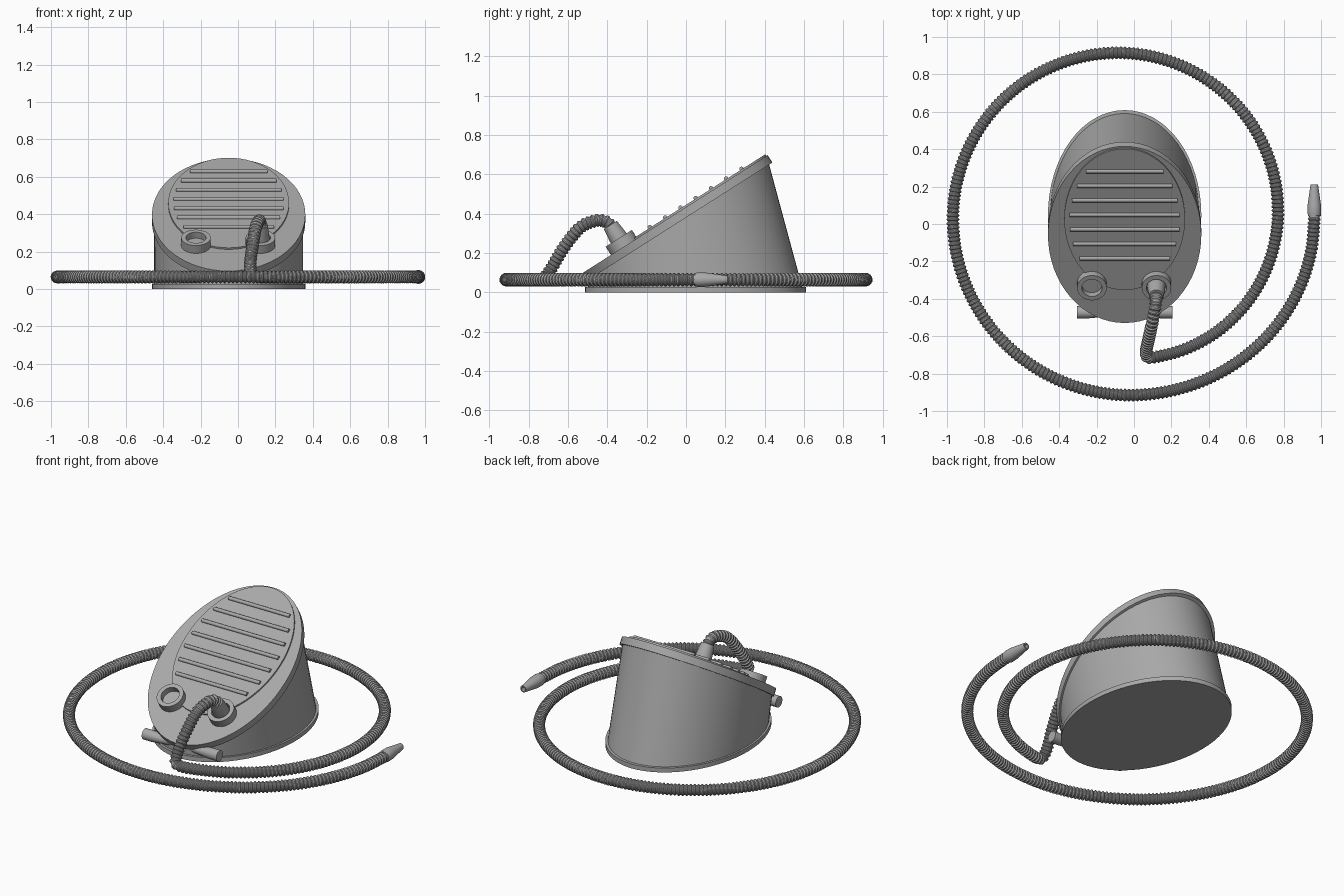
import bpy, bmesh
from math import sin, cos, pi, radians, sqrt
from mathutils import Matrix, Vector

cube = bpy.data.objects.get("Cube")
if cube:
    bpy.data.objects.remove(cube, do_unlink=True)

grey = bpy.data.materials.new("grey_plastic")
grey.use_nodes = True
grey.diffuse_color = (0.4, 0.4, 0.4, 1)
grey.node_tree.nodes["Principled BSDF"].inputs["Base Color"].default_value = (0.4, 0.4, 0.4, 1)


def skin(name, rings):
    """Join a list of equal rings into a capped, smooth-shaded tube."""
    bm = bmesh.new()
    loops = [[bm.verts.new(p) for p in ring] for ring in rings]
    n = len(loops[0])
    for a, b in zip(loops, loops[1:]):
        for i in range(n):
            j = (i + 1) % n
            bm.faces.new((a[i], a[j], b[j], b[i]))
    bm.faces.new(loops[0][::-1])
    bm.faces.new(loops[-1])
    bmesh.ops.recalc_face_normals(bm, faces=bm.faces)
    mesh = bpy.data.meshes.new(name)
    bm.to_mesh(mesh)
    bm.free()
    mesh.materials.append(grey)
    obj = bpy.data.objects.new(name, mesh)
    bpy.context.collection.objects.link(obj)
    bpy.ops.object.select_all(action='DESELECT')
    obj.select_set(True)
    bpy.context.view_layer.objects.active = obj
    bpy.ops.object.shade_smooth_by_angle(angle=radians(30))
    return obj


def ellipse(matrix, rx, ry, h=0, sides=64):
    return [matrix @ Vector((rx * cos(2 * pi * i / sides), ry * sin(2 * pi * i / sides), h))
            for i in range(sides)]


def lathe(name, matrix, profile, sides=32):
    """Revolve (radius, height) pairs about the local z axis."""
    return skin(name, [ellipse(matrix, r, r, h, sides) for r, h in profile])


move = Matrix.Translation
base = move((-0.05, 0.048, 0))
top = move((-0.05, -0.057, 0.3975)) @ Matrix.Rotation(radians(32.5), 4, 'X')
along_x = Matrix.Rotation(pi / 2, 4, 'Y')
along_y = Matrix.Rotation(-pi / 2, 4, 'X')

# Wedge-shaped body between the flat base and the tilted pedal
skin("base_plate", [ellipse(base, 0.41, 0.561, h) for h in (0, 0.027)])
skin("bellows_body", [ellipse(base, 0.398, 0.545, 0.02), ellipse(top, 0.398, 0.545, -0.03)])
skin("pedal_plate", [ellipse(top, 0.41, 0.56, h) for h in (-0.045, 0)])

# Foot pad with grip ribs that follow its outline
PAD_Y, PAD_RX, PAD_RY = 0.103, 0.323, 0.448
skin("foot_pad", [ellipse(top @ move((0, PAD_Y, 0)), PAD_RX, PAD_RY, h) for h in (-0.01, 0.01)])
for i in range(7):
    y = 0.41 - 0.092 * i
    half = PAD_RX * sqrt(1 - ((y - PAD_Y) / PAD_RY) ** 2) - 0.028
    lathe(f"grip_rib_{i + 1}", top @ move((0, y, 0.013)) @ along_x,
          [(0.011, -half), (0.011, half)], 16)

# Two port collars; the left one carries the hose connector
collar = [(0.079, -0.01), (0.079, 0.05), (0.054, 0.05), (0.054, 0.012)]
ports = {"right": top @ move((-0.175, -0.306, 0)), "left": top @ move((0.17, -0.306, 0))}
for side, matrix in ports.items():
    lathe(side + "_port_collar", matrix, collar)
lathe("hose_connector", ports["left"], [(0.048, 0), (0.047, 0.06), (0.039, 0.13)])

# Hinge pin across the front, flared at both ends
lathe("hinge_pin", move((-0.05, -0.472, 0.065)) @ along_x,
      [(0.033, -0.255), (0.033, -0.2), (0.022, -0.08),
       (0.022, 0.08), (0.033, 0.2), (0.033, 0.255)])

# Hose path: an arch down from the connector, then a flat spiral of quarter arcs
FLOOR = 0.065
path = [ports["left"] @ Vector((0, 0, h)) for h in (0.09, 0.125)]
path += [Vector(p) for p in [(0.117, -0.415, 0.362), (0.11, -0.465, 0.363), (0.095, -0.54, 0.328),
                             (0.077, -0.62, 0.23), (0.065, -0.68, 0.13), (0.075, -0.712, 0.08)]]
arcs = [(0, 0.07, 0.77, 0.79, -81), (-0.085, 0.07, 0.855, 0.845, 0),
        (-0.085, 0.03, 0.883, 0.885, 90), (-0.02, 0.03, 0.948, 0.945, 180),
        (-0.02, 0.03, 0.984, 0.945, 270)]
for cx, cy, rx, ry, start in arcs:
    stop = 0 if start < 0 else start + 90
    for k in range(9):
        a = radians(start + (stop - start) * k / 9)
        path.append(Vector((cx + rx * cos(a), cy + ry * sin(a), FLOOR)))
path += [Vector((0.964, 0.03, FLOOR)), Vector((0.964, 0.06, FLOOR))]


def smooth_path(pts, steps=12):
    """Catmull-Rom curve through the points."""
    pts = [2 * pts[0] - pts[1]] + pts + [2 * pts[-1] - pts[-2]]
    out = []
    for a, b, c, d in zip(pts, pts[1:], pts[2:], pts[3:]):
        for s in range(steps):
            t = s / steps
            out.append(0.5 * (2 * b + (c - a) * t + (2 * a - 5 * b + 4 * c - d) * t ** 2
                              + (3 * b - a - 3 * c + d) * t ** 3))
    return out + [pts[-2]]


def resample(pts, step):
    """Evenly spaced points along a polyline."""
    out, left = [pts[0]], step
    for a, b in zip(pts, pts[1:]):
        length, pos = (b - a).length, 0
        while length - pos >= left:
            pos += left
            out.append(a.lerp(b, pos / length))
            left = step
        left -= length - pos
    return out


# Corrugated hose: radii alternate in pairs to make the ridges
centres = resample(smooth_path(path), 0.0055)
ridge = (0.034, 0.034, 0.028, 0.028)
rings = []
normal = Vector((1, 0, 0))
for i, p in enumerate(centres):
    tangent = (centres[min(i + 1, len(centres) - 1)] - centres[max(i - 1, 0)]).normalized()
    normal = (normal - tangent * normal.dot(tangent)).normalized()
    side = tangent.cross(normal)
    r = ridge[i % 4]
    rings.append([p + r * (normal * cos(a) + side * sin(a))
                  for a in (2 * pi * k / 16 for k in range(16))])
skin("corrugated_hose", rings)

# Tapered nozzle at the free end
lathe("hose_nozzle", move((0.964, 0, FLOOR)) @ along_y,
      [(0.032, 0.04), (0.037, 0.06), (0.036, 0.1), (0.02, 0.212), (0.013, 0.212), (0.013, 0.18)])
